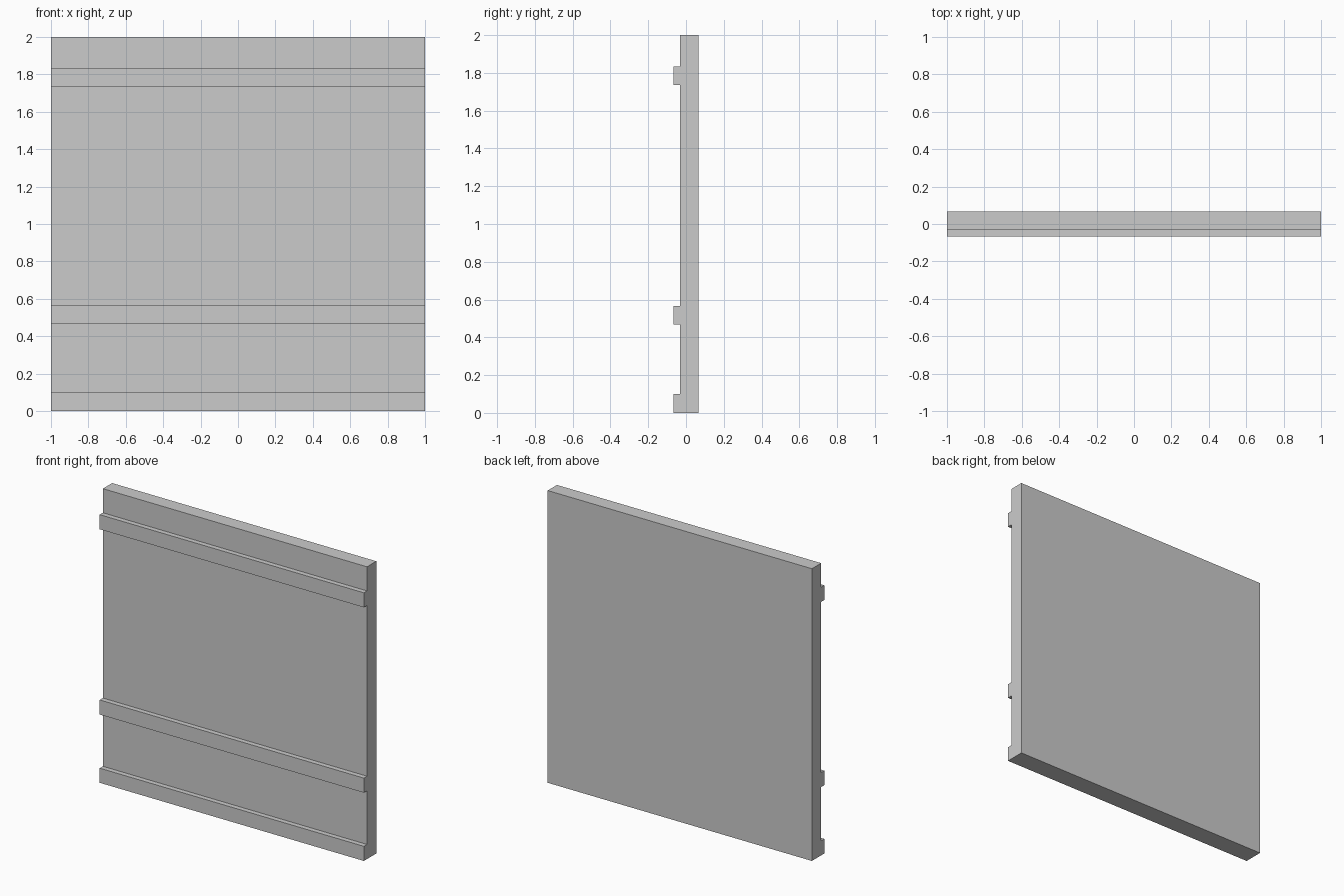
import bpy, bmesh

if "Cube" in bpy.data.objects:
    bpy.data.objects.remove(bpy.data.objects["Cube"])

WIDTH, HEIGHT = 2.0, 2.0
BACK, FACE, RAIL_FACE = 0.067, -0.033, -0.067
RAILS = [(0.0, 0.1), (0.467, 0.567), (1.735, 1.835)]  # bottom and top of each rail

# Side profile (y, z): up the front over each rail, then down the back
profile = []
for low, high in RAILS:
    if low > 0:
        profile.append((FACE, low))
    profile += [(RAIL_FACE, low), (RAIL_FACE, high), (FACE, high)]
profile += [(FACE, HEIGHT), (BACK, HEIGHT), (BACK, 0.0)]

# Wall panel: extrude the profile across the width
bm = bmesh.new()
side = bm.faces.new([bm.verts.new((-WIDTH / 2, y, z)) for y, z in profile])
result = bmesh.ops.extrude_face_region(bm, geom=[side], use_keep_orig=True)
moved = [v for v in result["geom"] if isinstance(v, bmesh.types.BMVert)]
bmesh.ops.translate(bm, verts=moved, vec=(WIDTH, 0, 0))
bmesh.ops.recalc_face_normals(bm, faces=bm.faces)

mesh = bpy.data.meshes.new("wall_panel")
bm.to_mesh(mesh)
bm.free()
wall = bpy.data.objects.new("wall_panel", mesh)
bpy.context.collection.objects.link(wall)
